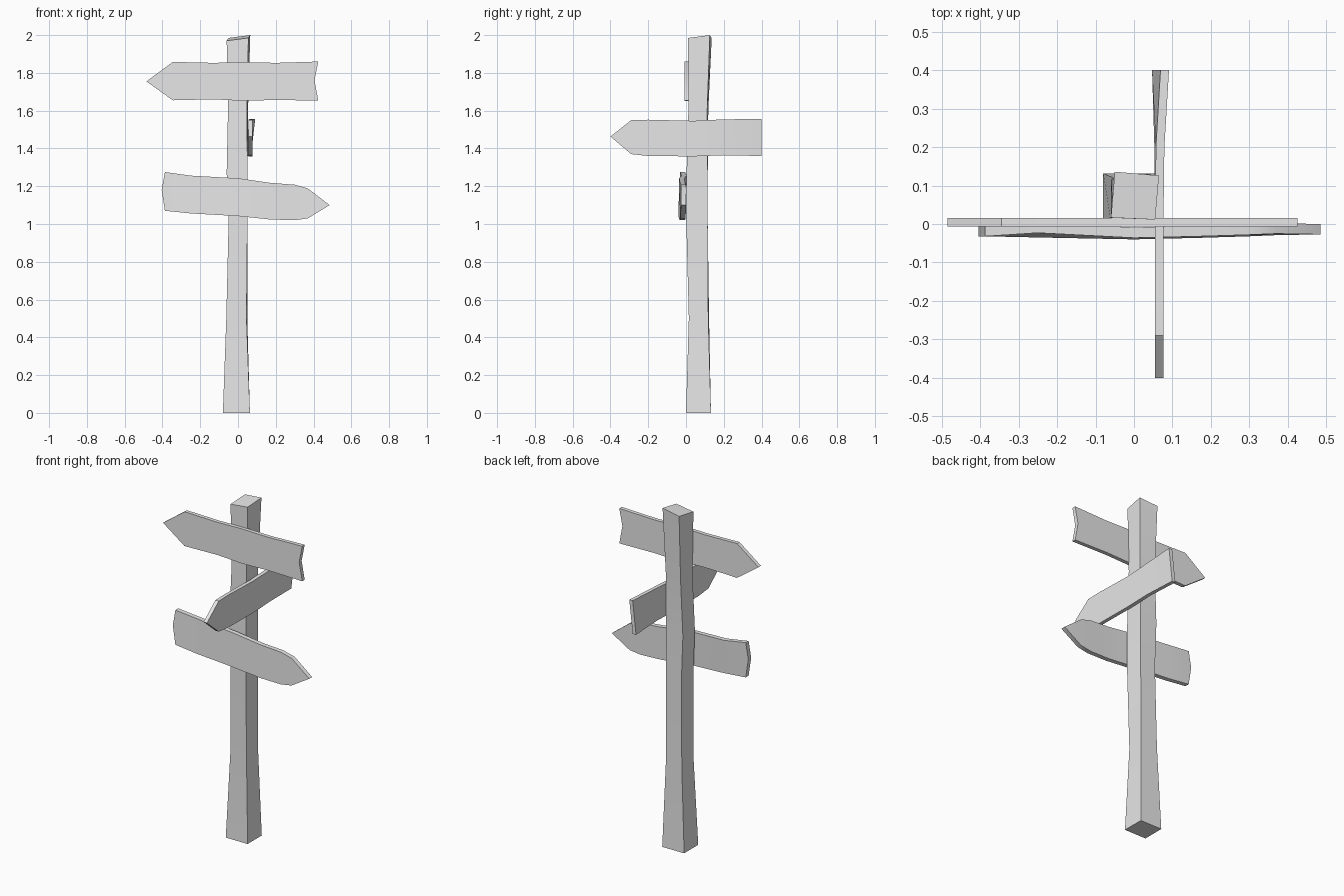
import bpy, bmesh
from math import radians

cube = bpy.data.objects.get("Cube")
if cube:
    bpy.data.objects.remove(cube, do_unlink=True)

# Single flat grey
grey = bpy.data.materials.new("plain_grey")
grey.use_nodes = True
grey.diffuse_color = (0.8, 0.8, 0.8, 1)
grey.node_tree.nodes["Principled BSDF"].inputs["Base Color"].default_value = (0.8, 0.8, 0.8, 1)


def finish(name, bm):
    bmesh.ops.recalc_face_normals(bm, faces=bm.faces)
    mesh = bpy.data.meshes.new(name)
    bm.to_mesh(mesh)
    bm.free()
    mesh.materials.append(grey)
    ob = bpy.data.objects.new(name, mesh)
    bpy.context.collection.objects.link(ob)
    bpy.ops.object.select_all(action="DESELECT")
    ob.select_set(True)
    bpy.context.view_layer.objects.active = ob
    bpy.ops.object.shade_smooth_by_angle(angle=radians(30))


def board(name, tip, columns, end_mid, thick, place):
    """Plank from a pointed tip through (u, low, high, depth, lean) columns."""
    bm = bmesh.new()
    layers = []
    for off in (0, thick):
        def vert(u, z, d):
            return bm.verts.new(place(u, z, d + off))
        low = [vert(u, a, d - lean / 2) for u, a, b, d, lean in columns]
        high = [vert(u, b, d + lean / 2) for u, a, b, d, lean in columns]
        point = vert(tip[0], tip[1], columns[0][3])
        mid = vert(end_mid[0], end_mid[1], columns[-1][3])
        bm.faces.new((point, low[0], high[0]))
        for i in range(len(columns) - 2):
            bm.faces.new((low[i], low[i + 1], high[i + 1], high[i]))
        bm.faces.new((low[-2], low[-1], mid, high[-1], high[-2]))
        layers.append([point] + low + [mid] + high[::-1])
    a, b = layers
    for i in range(len(a)):
        j = (i + 1) % len(a)
        bm.faces.new((a[i], a[j], b[j], b[i]))
    finish(name, bm)


def across(u, z, d):
    return (u, d, z)


def sideways(u, z, d):
    return (d, u, z)


# Crooked post: rings of height, x range, y range, twist
bm = bmesh.new()
rings = []
for z, x0, x1, y0, y1, t in [
        (0, -.08, .063, 0, .132, 0), (.5, -.06, .047, .016, .12, .002),
        (1, -.05, .05, .002, .115, 0), (1.27, -.06, .05, .003, .115, 0),
        (1.6, -.05, .05, .014, .115, .003), (1.985, -.055, .06, .014, .131, .005)]:
    rings.append([bm.verts.new(p) for p in (
        (x0 - t, y0 + t / 2, z), (x1 - t, y0 - t / 2, z),
        (x1 + t, y1 - t, z), (x0 + t, y1 + t, z))])
for v, z in zip(rings[-1], (1.97, 1.985, 2.0, 1.985)):
    v.co.z = z
for a, b in zip(rings, rings[1:]):
    for i in range(4):
        j = (i + 1) % 4
        bm.faces.new((a[i], a[j], b[j], b[i]))
bm.faces.new(rings[0][::-1])
bm.faces.new(rings[-1])
finish("post", bm)

# Top sign, pointing right with a notched tail
board("top_sign", (-.485, 1.755),
      [(-.345, 1.655, 1.858, -.007, 0), (-.13, 1.66, 1.853, -.007, 0),
       (.03, 1.652, 1.857, -.007, 0), (.2, 1.657, 1.853, -.007, 0),
       (.425, 1.653, 1.86, -.007, 0)],
      (.405, 1.76), .023, across)

# Middle sign, pointing forward on the post's left side
board("middle_sign", (-.4, 1.463),
      [(-.29, 1.37, 1.55, .055, 0), (-.2, 1.36, 1.552, .055, 0),
       (.04, 1.358, 1.546, .055, 0), (.2, 1.364, 1.554, .055, .004),
       (.4, 1.36, 1.556, .058, .022)],
      (.4, 1.46), .022, sideways)

# Bottom sign, drooping to the left, bowed outwards at the post
board("bottom_sign", (.485, 1.1),
      [(.37, 1.03, 1.188, -.027, .004), (.3, 1.02, 1.208, -.03, .004),
       (.17, 1.024, 1.218, -.034, .004), (0, 1.042, 1.242, -.038, .004),
       (-.25, 1.056, 1.256, -.029, .012), (-.387, 1.07, 1.275, -.032, 0)],
      (-.404, 1.18), .027, across)
